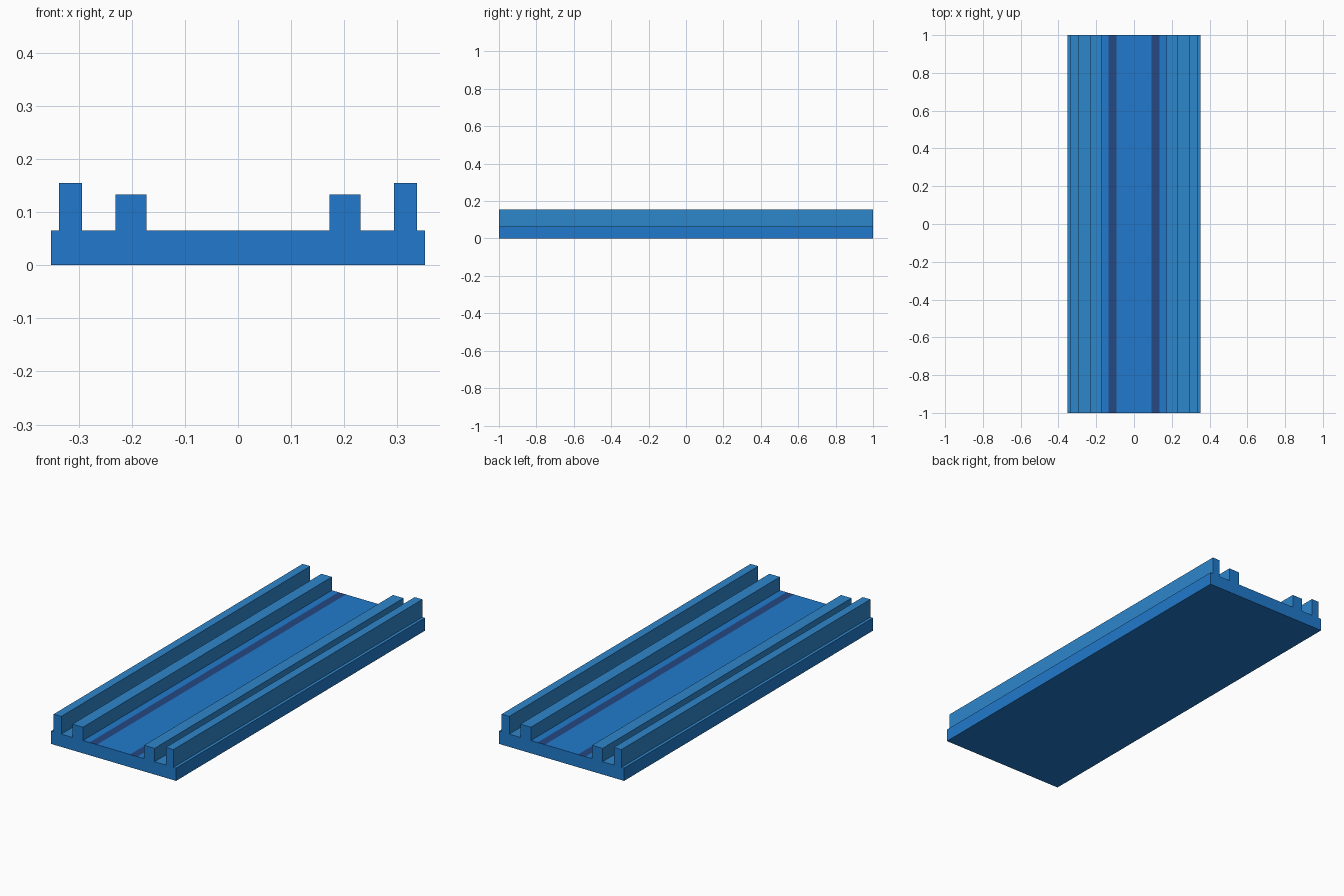
import bpy, bmesh

cube = bpy.data.objects.get("Cube")
if cube:
    bpy.data.objects.remove(cube, do_unlink=True)


def material(name, rgb):
    m = bpy.data.materials.new(name)
    m.use_nodes = True
    m.diffuse_color = (*rgb, 1)
    m.node_tree.nodes["Principled BSDF"].inputs["Base Color"].default_value = (*rgb, 1)
    return m


LENGTH = 2.0
FLOOR = 0.065          # top of the base slab
INNER_RAIL = 0.172     # x where the rails begin
STRIPE = (0.093, 0.135)

# Right half of the cross-section, from the centre outwards
half = [
    (STRIPE[0], FLOOR), (STRIPE[1], FLOOR),
    (INNER_RAIL, FLOOR), (INNER_RAIL, 0.133), (0.231, 0.133), (0.231, FLOOR),
    (0.294, FLOOR), (0.294, 0.155), (0.337, 0.155), (0.337, FLOOR),
    (0.352, FLOOR), (0.352, 0),
]
profile = half + [(-x, z) for x, z in reversed(half)]

# Extrude the cross-section along the track
bm = bmesh.new()
verts = [bm.verts.new((x, -LENGTH / 2, z)) for x, z in profile]
end = bm.faces.new(verts)
extruded = bmesh.ops.extrude_face_region(bm, geom=[end], use_keep_orig=True)
moved = [v for v in extruded["geom"] if isinstance(v, bmesh.types.BMVert)]
bmesh.ops.translate(bm, verts=moved, vec=(0, LENGTH, 0))
bmesh.ops.recalc_face_normals(bm, faces=bm.faces)

# Colour by position: rails and outer ledges, painted stripes, slab and ends
for f in bm.faces:
    c = f.calc_center_median()
    if abs(f.normal.y) > 0.5 or c.z < FLOOR - 0.01:
        f.material_index = 0
    elif abs(c.x) > INNER_RAIL - 0.001:
        f.material_index = 1
    elif STRIPE[0] < abs(c.x) < STRIPE[1]:
        f.material_index = 2

mesh = bpy.data.meshes.new("track_section")
bm.to_mesh(mesh)
bm.free()
for m in (material("blue", (0.015, 0.195, 0.604)),
          material("light_blue", (0.027, 0.238, 0.597)),
          material("dark_blue", (0.019, 0.065, 0.223))):
    mesh.materials.append(m)
bpy.context.collection.objects.link(bpy.data.objects.new("track_section", mesh))
